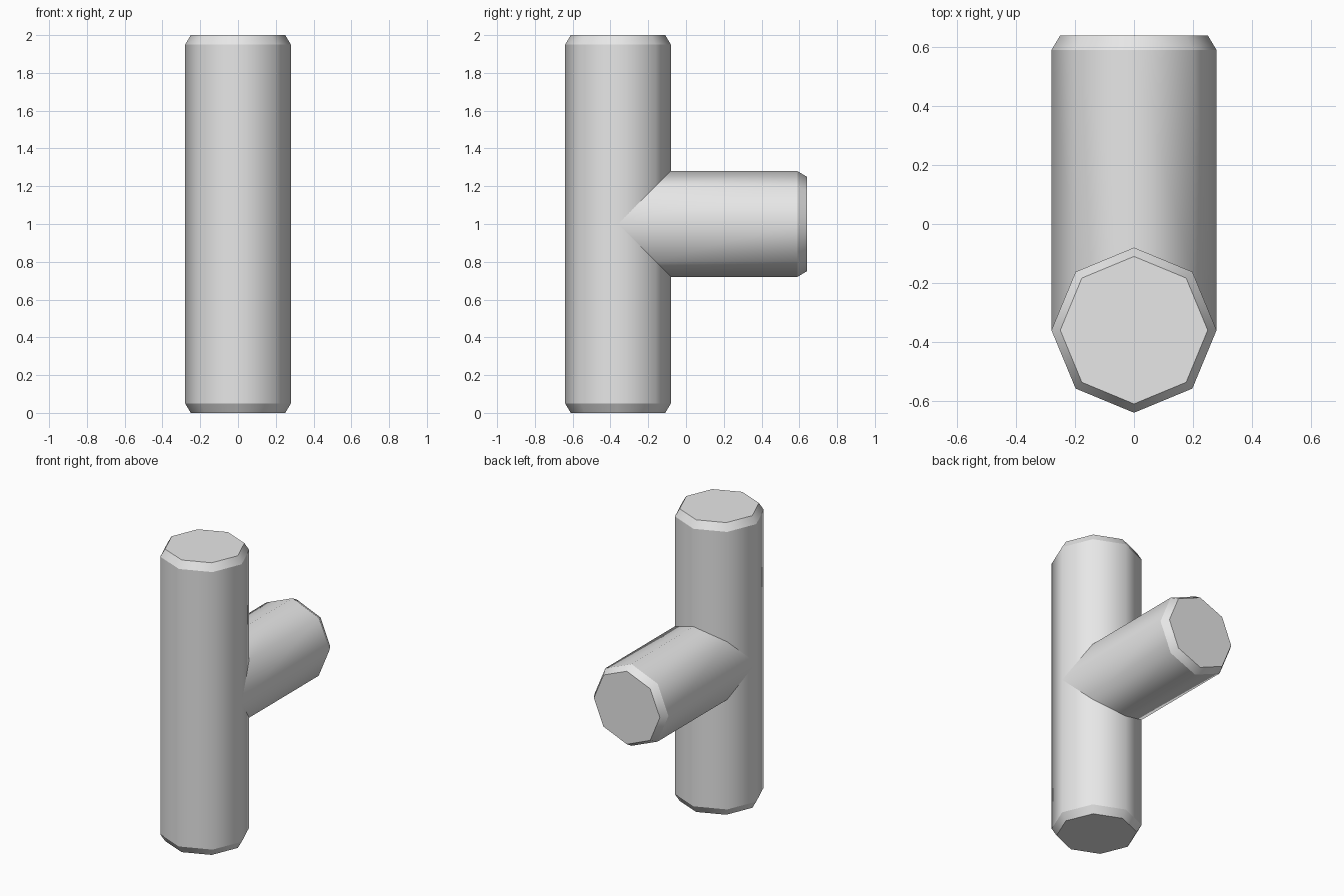
import bpy, bmesh, math
from mathutils import Vector

SIDES = 8
R, CAP_R, CHAMFER = 0.28, 0.25, 0.05
AXIS_Y = -0.36

cube = bpy.data.objects.get("Cube")
if cube:
    bpy.data.objects.remove(cube, do_unlink=True)

# Plain grey for the whole fitting
grey = bpy.data.materials.new("plain_grey")
grey.use_nodes = True
colour = (0.8, 0.8, 0.8, 1)
grey.diffuse_color = colour
grey.node_tree.nodes["Principled BSDF"].inputs["Base Color"].default_value = colour


def loft(name, rings, place, cap_start):
    """Join octagonal rings of (radius, height by angle) into a pipe with crisp rims."""
    bm = bmesh.new()
    angles = [2 * math.pi * i / SIDES for i in range(SIDES)]
    loops = [[bm.verts.new(place(r * math.cos(a), r * math.sin(a), height(a)))
              for a in angles] for r, height in rings]
    for low, high in zip(loops, loops[1:]):
        for i in range(SIDES):
            j = (i + 1) % SIDES
            bm.faces.new((low[i], low[j], high[j], high[i])).smooth = True
    bm.faces.new(loops[-1])
    if cap_start:
        bm.faces.new(loops[0][::-1])
    # Rims stay sharp while the long sides shade smoothly
    for loop in loops:
        for i in range(SIDES):
            bm.edges.get((loop[i], loop[(i + 1) % SIDES])).smooth = False
    bmesh.ops.recalc_face_normals(bm, faces=bm.faces)
    mesh = bpy.data.meshes.new(name)
    bm.to_mesh(mesh)
    bm.free()
    mesh.materials.append(grey)
    obj = bpy.data.objects.new(name, mesh)
    bpy.context.collection.objects.link(obj)
    return obj


def level(h):
    return lambda a: h


# Upright pipe with chamfered ends
loft("upright_pipe",
     [(CAP_R, level(0)), (R, level(CHAMFER)), (R, level(2 - CHAMFER)), (CAP_R, level(2))],
     lambda u, v, h: Vector((u, AXIS_Y + v, h)), True)

# Branch pipe to the back, mitred against the upright
loft("branch_pipe",
     [(R, lambda a: AXIS_Y + R * abs(math.sin(a))),
      (R, level(0.64 - CHAMFER)), (CAP_R, level(0.64))],
     lambda u, v, h: Vector((u, h, 1 + v)), False)
